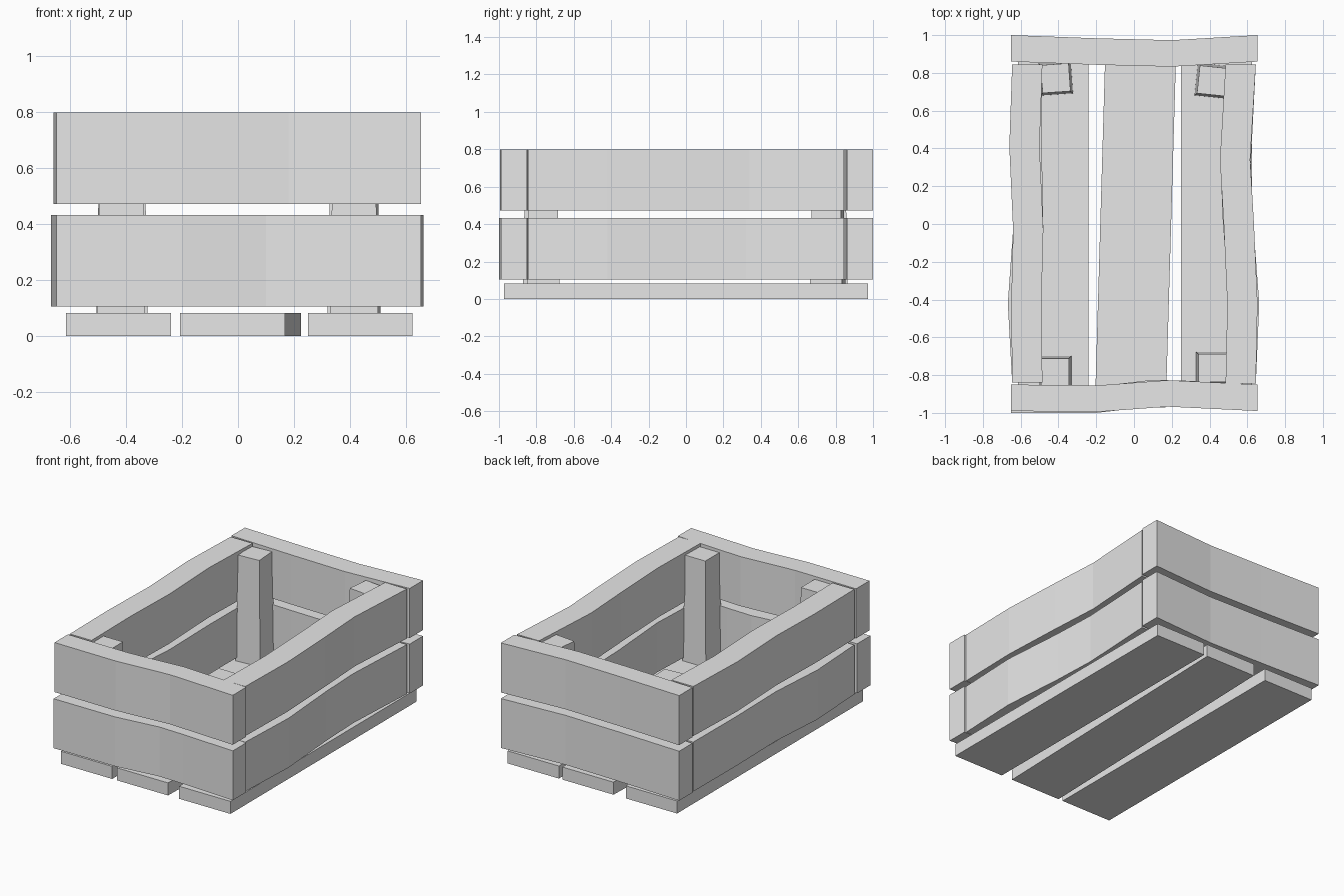
import bpy
import bmesh
from math import radians
from mathutils import Matrix, Vector

old = bpy.data.objects.get("Cube")
if old:
    bpy.data.objects.remove(old, do_unlink=True)

wood = bpy.data.materials.new("plain_grey_wood")
wood.use_nodes = True
colour = (0.8, 0.8, 0.8, 1)
wood.diffuse_color = colour
wood.node_tree.nodes["Principled BSDF"].inputs["Base Color"].default_value = colour


def finish(name, bm):
    bmesh.ops.recalc_face_normals(bm, faces=bm.faces)
    mesh = bpy.data.meshes.new(name)
    bm.to_mesh(mesh)
    bm.free()
    mesh.materials.append(wood)
    obj = bpy.data.objects.new(name, mesh)
    bpy.context.collection.objects.link(obj)


def plank(name, path, offset, z0, z1):
    """Warped board: a top-view path widened by an offset, between two heights."""
    bm = bmesh.new()
    rings = []
    for x, y in path:
        a, b = Vector((x, y, 0)), Vector((x + offset[0], y + offset[1], 0))
        rings.append([bm.verts.new((p.x, p.y, z))
                      for p, z in ((a, z0), (b, z0), (b, z1), (a, z1))])
    for r, s in zip(rings, rings[1:]):
        for i in range(4):
            j = (i + 1) % 4
            bm.faces.new((r[i], r[j], s[j], s[i]))
    bm.faces.new(rings[0])
    bm.faces.new(rings[-1])
    finish(name, bm)


def post(name, x, y, turn):
    """Slightly tapered corner post."""
    bm = bmesh.new()
    bmesh.ops.create_cube(bm, size=1)
    for v in bm.verts:
        width = 0.148 if v.co.z > 0 else 0.172
        v.co.x *= width
        v.co.y *= width
        v.co.z = 0.78 if v.co.z > 0 else 0.08
    bm.transform(Matrix.Translation((x, y, 0)) @ Matrix.Rotation(radians(turn), 4, "Z"))
    finish(name, bm)


# Floor slats; the middle one lies askew
for name, front_x, back_x, width in (("left", 0.25, 0.25, 0.375),
                                     ("middle", -0.207, -0.15, 0.375),
                                     ("right", -0.615, -0.615, 0.375)):
    plank("floor_slat_" + name, [(front_x, -0.972), (back_x, 0.972)],
          (width, 0), 0, 0.083)

# Corner posts
post("front_right_post", -0.418, -0.785, 0)
post("front_left_post", 0.415, -0.763, 0)
post("back_right_post", -0.415, 0.772, 4)
post("back_left_post", 0.415, 0.758, -6)

# Two tiers of warped wall boards
tiers = {"lower": (0.105, 0.432), "upper": (0.472, 0.8)}
front = {"lower": [(-0.65, -1), (-0.2, -1), (0.1, -0.965), (0.28, -0.97), (0.655, -0.99)],
         "upper": [(-0.65, -0.99), (-0.2, -0.995), (0.18, -0.967), (0.655, -0.99)]}
back = [(-0.65, 1), (-0.2, 0.983), (0.2, 0.973), (0.655, 1)]
right = {"lower": [(-0.645, -0.838), (-0.668, -0.42), (-0.64, -0.03), (-0.648, 0.4), (-0.645, 0.845)],
         "upper": [(-0.645, -0.838), (-0.65, -0.42), (-0.64, -0.03), (-0.66, 0.41), (-0.645, 0.845)]}
left = {"lower": [(0.645, -0.845), (0.663, -0.42), (0.63, 0.02), (0.618, 0.32), (0.645, 0.845)],
        "upper": [(0.645, -0.845), (0.654, -0.42), (0.635, 0), (0.615, 0.34), (0.645, 0.845)]}
for tier, (z0, z1) in tiers.items():
    plank(tier + "_front_board", front[tier], (0, 0.14), z0, z1)
    plank(tier + "_back_board", back, (0, -0.14), z0, z1)
    plank(tier + "_right_board", right[tier], (0.16, 0), z0, z1)
    plank(tier + "_left_board", left[tier], (-0.16, 0), z0, z1)
